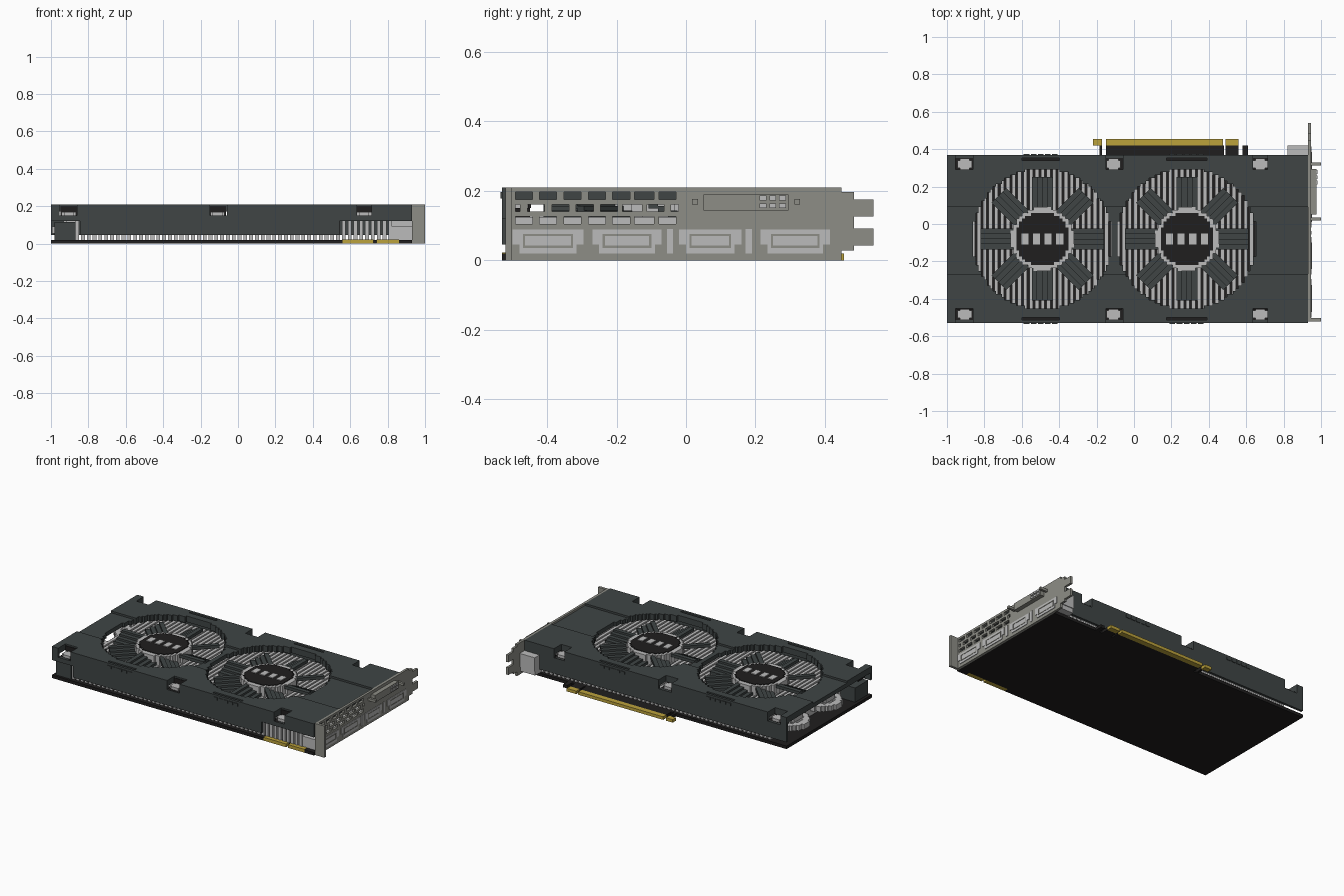
import bpy, bmesh, math
from mathutils import Matrix, Vector

old = bpy.data.objects.get("Cube")
if old:
    bpy.data.objects.remove(old, do_unlink=True)


def material(name, r, g, b):
    m = bpy.data.materials.new(name)
    m.use_nodes = True
    m.diffuse_color = (r, g, b, 1)
    m.node_tree.nodes["Principled BSDF"].inputs["Base Color"].default_value = (r, g, b, 1)
    return m


SHROUD = material("slate grey", 0.05, 0.059, 0.059)
BLACK = material("black", 0.014, 0.013, 0.013)
METAL = material("light metal", 0.5, 0.5, 0.5)
STEEL = material("bracket steel", 0.27, 0.27, 0.24)
GOLD = material("gold", 0.5, 0.36, 0.045)


def finish(name, bm, mat):
    bmesh.ops.recalc_face_normals(bm, faces=bm.faces)
    me = bpy.data.meshes.new(name)
    bm.to_mesh(me)
    bm.free()
    me.materials.append(mat)
    ob = bpy.data.objects.new(name, me)
    bpy.context.collection.objects.link(ob)
    return ob


def add_box(bm, x0, x1, y0, y1, z0, z1, turn=None):
    m = Matrix.Translation(((x0 + x1) / 2, (y0 + y1) / 2, (z0 + z1) / 2))
    m = m @ Matrix.Diagonal((x1 - x0, y1 - y0, z1 - z0, 1))
    bmesh.ops.create_cube(bm, size=1, matrix=turn @ m if turn else m)


def boxes(name, mat, *items):
    bm = bmesh.new()
    for b in items:
        add_box(bm, *b)
    return finish(name, bm, mat)


PLANES = {"xy": lambda u, v, w: (u, v, w),
          "xz": lambda u, v, w: (u, w, v),
          "yz": lambda u, v, w: (w, u, v)}


def cells(name, mat, plane, rule, u0, u1, v0, v1, w0, w1, step=0.0155):
    """Stepped slab: every grid cell accepted by the rule, extruded from w0 to w1."""
    bm, verts, place = bmesh.new(), {}, PLANES[plane]
    nu, nv = round((u1 - u0) / step), round((v1 - v0) / step)
    du, dv = (u1 - u0) / nu, (v1 - v0) / nv

    def vert(i, j):
        if (i, j) not in verts:
            verts[i, j] = bm.verts.new(place(u0 + i * du, v0 + j * dv, w0))
        return verts[i, j]

    for i in range(nu):
        for j in range(nv):
            if rule(u0 + (i + 0.5) * du, v0 + (j + 0.5) * dv):
                bm.faces.new((vert(i, j), vert(i + 1, j), vert(i + 1, j + 1), vert(i, j + 1)))
    out = bmesh.ops.extrude_face_region(bm, geom=bm.faces[:])
    moved = [g for g in out["geom"] if isinstance(g, bmesh.types.BMVert)]
    bmesh.ops.translate(bm, verts=moved, vec=Vector(place(0, 0, w1 - w0)))
    return finish(name, bm, mat)


FRONT, BACK, END = -0.53, 0.37, 0.93
FANS = (-0.49, 0.283)
FAN_Y = -0.08
SCREWS = (-0.905, -0.11, 0.675)
VENTS = (-0.5, 0.28)


def near(x, centres, half):
    return any(abs(x - c) < half for c in centres)


# Circuit board and gold contacts
boxes("circuit_board", BLACK,
      (-1, END, -0.5, BACK, 0, 0.02),
      (-1, 0.56, FRONT, -0.5, 0, 0.02), (0.86, END, FRONT, -0.5, 0, 0.02))
boxes("bridge_contacts", GOLD,
      (0.56, 0.725, FRONT, -0.5, 0, 0.022), (0.74, 0.86, FRONT, -0.5, 0, 0.022))
boxes("edge_connector", BLACK, *[(a, b, BACK, 0.42, 0, 0.02) for a, b in
      ((-0.185, -0.17), (-0.15, 0.48), (0.49, 0.56), (0.58, 0.61))])
boxes("edge_contacts", GOLD, *[(a, b, 0.42, 0.455, 0, 0.02) for a, b in
      ((-0.22, -0.17), (-0.15, 0.475), (0.49, 0.56))])

# Heatsink fins running front to back
boxes("heatsink_fins", METAL, *[(-0.87 + i * 0.031, -0.85 + i * 0.031, -0.505, 0.35, 0.02, 0.125)
                                for i in range(55)])

# Bent heat pipes and power socket at the far end
for k, yc in enumerate((0.15, -0.19)):
    for n, (r, z) in enumerate(((0.12, 0.055), (0.07, 0.09))):
        cells(f"heat_pipe_{k}_{n}", METAL, "xy",
              lambda x, y: r - 0.04 < math.hypot(x + 0.87, y - yc) < r,
              -0.995, -0.87, yc - 0.125, yc + 0.125, z, z + 0.035)
boxes("power_socket", SHROUD, (-0.98, -0.87, -0.515, -0.38, 0.02, 0.115))


# Shroud top with stepped fan openings, screw notches and vent recesses
def shroud_top(x, y):
    for fx in FANS:
        if math.hypot(x - fx, y - FAN_Y) < 0.375 and abs(x - fx) < 0.365:
            return False
    if near(x, SCREWS, 0.045) and (y < -0.45 or y > 0.285):
        return False
    return not (near(x, VENTS, 0.105) and (FRONT + 0.01 < y < -0.505 or 0.345 < y < 0.36))


def in_band(y):
    return -0.26 < y < 0.09


cells("shroud_top", SHROUD, "xy", lambda x, y: shroud_top(x, y) and not in_band(y),
      -1, END, FRONT, BACK, 0.17, 0.21)
cells("shroud_middle_band", SHROUD, "xy", lambda x, y: shroud_top(x, y) and in_band(y),
      -1, END, FRONT, BACK, 0.17, 0.197)


# Shroud side walls
def wall(x, z, low):
    if near(x, SCREWS, 0.045) and z > 0.15:
        return False
    return z > low


cells("front_wall", SHROUD, "xz",
      lambda x, z: wall(x, z, 0.05 if -0.84 < x < 0.55 else 0.125),
      -1, END, 0, 0.21, FRONT, FRONT + 0.016)
cells("back_wall", SHROUD, "xz",
      lambda x, z: wall(x, z, 0.05 if x < 0.82 else 0.14),
      -1, END, 0, 0.21, BACK - 0.016, BACK)

# Screw pockets with screws, and vents, along both long sides
pockets, screws, vents, ridges = [], [], [], []
for outer, inner in ((FRONT, -0.45), (BACK, 0.285)):
    s = 1 if inner > outer else -1
    ylo, yhi = sorted((outer + s * 0.002, inner))
    blo, bhi = sorted((inner - s * 0.006, inner + s * 0.004))
    mid = (outer + inner) / 2 + s * 0.008
    for x in SCREWS:
        pockets += [(x - 0.05, x + 0.05, ylo, yhi, 0.125, 0.15),
                    (x - 0.045, x + 0.045, blo, bhi, 0.15, 0.2)]
        screws += [(x - 0.038, x + 0.038, mid - 0.02, mid + 0.02, 0.15, 0.168),
                   (x - 0.026, x + 0.026, mid - 0.03, mid + 0.03, 0.15, 0.168)]
    for x in VENTS:
        vlo, vhi = sorted((outer + s * 0.005, outer + s * 0.03))
        vents.append((x - 0.11, x + 0.11, vlo, vhi, 0.165, 0.185))
        rlo, rhi = sorted((outer - s * 0.004, outer))
        ridges += [(x - 0.09 + i * 0.038, x - 0.06 + i * 0.038, rlo, rhi, 0.178, 0.196)
                   for i in range(5)]
boxes("screw_pockets", BLACK, *pockets)
boxes("shroud_screws", METAL, *screws)
boxes("vent_recesses", BLACK, *vents)
boxes("vent_ridges", SHROUD, *ridges)

# Fans: ring, hub, studs and eight stepped blades
for side, fx in zip(("far", "near"), FANS):
    area = (fx - 0.186, fx + 0.186, FAN_Y - 0.186, FAN_Y + 0.186)
    dist = lambda x, y: math.hypot(x - fx, y - FAN_Y)
    cells(f"{side}_fan_ring", METAL, "xy", lambda x, y: 0.145 < dist(x, y) < 0.168,
          *area, 0.125, 0.188)
    cells(f"{side}_fan_hub", BLACK, "xy", lambda x, y: dist(x, y) <= 0.145,
          *area, 0.125, 0.192)
    boxes(f"{side}_hub_studs", METAL,
          *[(fx + d - 0.019, fx + d + 0.019, FAN_Y - 0.03, FAN_Y + 0.03, 0.18, 0.197)
            for d in (-0.093, -0.031, 0.031, 0.093)])
    bm = bmesh.new()
    for k in range(8):
        turn = Matrix.Translation((fx, FAN_Y, 0)) @ Matrix.Rotation(k * math.pi / 4, 4, "Z")
        for i in range(4):
            v, top = -0.056 + i * 0.028, 0.182 - i * 0.013
            add_box(bm, 0.155, 0.33, v, v + 0.028, top - 0.02, top, turn)
    finish(f"{side}_fan_blades", bm, SHROUD)


# Slotted bracket
PORTS = ((-0.5, -0.295), (-0.27, -0.07), (-0.02, 0.16), (0.215, 0.415))
ROWS = ((0.175, 0), (0.14, 0.035), (0.105, 0))


def bracket(y, z):
    if y > 0.45:
        if y > 0.487:
            return 0.04 < z < 0.09 or 0.127 < z < 0.176
        return 0.03 < z < 0.197
    if -0.49 < y < -0.02:
        for low, shift in ROWS:
            if low < z < low + 0.02 and (y + 0.49 + shift) % 0.069 < 0.05:
                return False
    return True


cells("bracket", STEEL, "yz", bracket, -0.52, 0.54, 0, 0.21, END, 0.946, 0.007)
boxes("bracket_flange", STEEL, (0.94, 1, -0.52, -0.503, 0, 0.21))

# Display sockets: faces on the bracket, mouths and housings behind
faces, mouths, housings = [], [], []
for a, b in PORTS:
    faces += [(END, 0.95, a, b, 0.045, 0.088), (END, 0.95, a + 0.02, b - 0.02, 0.02, 0.045)]
    mouths += [(0.945, 0.952, a + 0.03, b - 0.03, 0.07, 0.076),
               (0.945, 0.952, a + 0.03, a + 0.036, 0.04, 0.07),
               (0.945, 0.952, b - 0.036, b - 0.03, 0.04, 0.07),
               (0.945, 0.952, a + 0.03, b - 0.03, 0.036, 0.042)]
    housings.append((0.82, END, a, b, 0.02, 0.09))
faces += [(END, 0.95, y, y + 0.018, 0.02, 0.09) for y in (-0.055, 0.172)]
boxes("socket_faces", METAL, *faces)
boxes("socket_mouths", STEEL, *mouths)
boxes("socket_housings", METAL, *housings)

# Wide display connector with its pins and thumb screws
boxes("wide_connector", STEEL, (END, 0.975, 0.05, 0.295, 0.143, 0.19),
      (END, 1, 0.018, 0.034, 0.16, 0.176), (END, 1, 0.312, 0.328, 0.16, 0.176))
boxes("connector_pins", METAL, *[(0.97, 0.98, y, y + 0.02, z, z + 0.014)
      for y in (0.212, 0.24, 0.268) for z in (0.15, 0.172)])
boxes("corner_block", METAL, (0.82, END, 0.33, 0.42, 0.05, 0.14))
